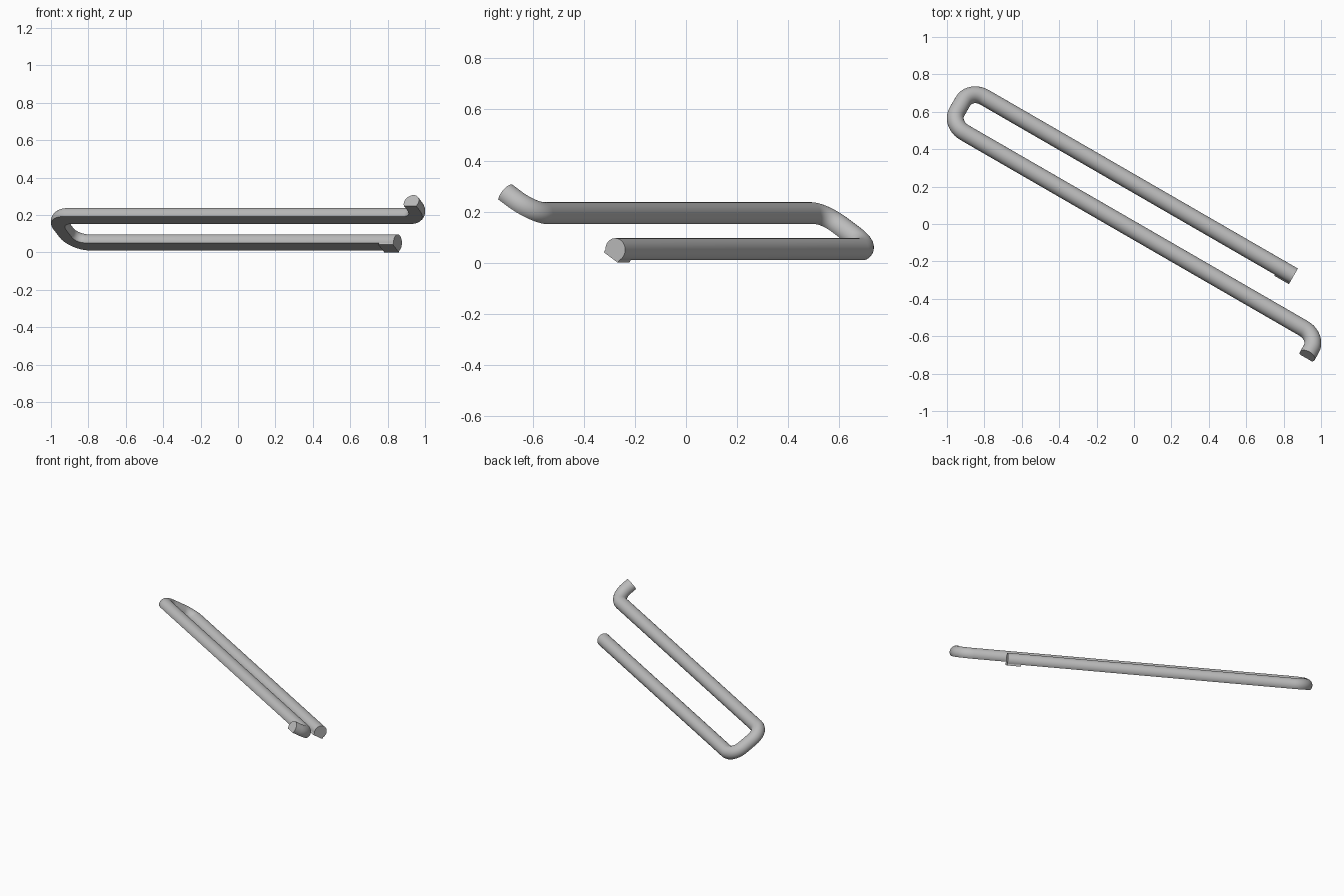
import bpy, bmesh
from math import sin, cos, pi, radians, atan2
from mathutils import Vector

cube = bpy.data.objects.get("Cube")
if cube:
    bpy.data.objects.remove(cube)

steel = bpy.data.materials.new("light_grey_metal")
steel.use_nodes = True
steel.diffuse_color = (0.5, 0.5, 0.5, 1)
steel.node_tree.nodes["Principled BSDF"].inputs["Base Color"].default_value = (0.5, 0.5, 0.5, 1)

# Tilted plane in which the rod is bent
RISE, SPREAD = 0.141, 0.217
tilt = atan2(RISE, SPREAD)
along = Vector((cos(pi / 6), -sin(pi / 6), 0))
level = Vector((sin(pi / 6), cos(pi / 6), 0))
across = level * cos(tilt) - Vector((0, 0, sin(tilt)))
under = -level * sin(tilt) - Vector((0, 0, cos(tilt)))
origin = level * -0.03 + Vector((0, 0, 0.192))
gap = Vector((SPREAD, RISE)).length

R, BEND = 0.045, 0.09       # rod radius and bend radius
FLAT = radians(57)          # half angle of the flat underside
LEFT, HOOK, TIP = -1.12, 1.155, 0.878


def place(s, t, n=0):
    return origin + along * s + across * t + under * n


def finish(name, bm):
    bmesh.ops.recalc_face_normals(bm, faces=bm.faces)
    mesh = bpy.data.meshes.new(name)
    bm.to_mesh(mesh)
    bm.free()
    obj = bpy.data.objects.new(name, mesh)
    bpy.context.collection.objects.link(obj)
    mesh.materials.append(steel)
    return obj


def bend(cs, ct, start, stop, steps=10):
    """Arc stations: position and outward direction in the plane."""
    out = []
    for i in range(steps + 1):
        a = radians(start + (stop - start) * i / steps)
        out.append((cs + BEND * cos(a), ct + BEND * sin(a), cos(a), sin(a)))
    return out


# Centre line: hook, long bar, squared return bend, short bar
hook = [(x, y, -ox, -oy) for x, y, ox, oy in bend(HOOK - BEND, -BEND, 0, 90)]
path = [(HOOK, -0.14, -1, 0)] + hook
path = [(s, t, -os, -ot) for s, t, os, ot in path]
turn = bend(LEFT + BEND, BEND, 270, 180) + bend(LEFT + BEND, gap - BEND, 180, 90)
path += [(s, t, -os, -ot) for s, t, os, ot in turn]
path.append((TIP, gap, 0, -1))

# The side vector must keep the same handedness along the whole path
bm = bmesh.new()
rings = []
SIDES = 24
for i, (s, t, os, ot) in enumerate(path):
    a, b = path[max(i - 1, 0)], path[min(i + 1, len(path) - 1)]
    turn_sign = (b[0] - a[0]) * ot - (b[1] - a[1]) * os
    k = 1 if turn_sign > 0 else -1
    ring = []
    for j in range(SIDES + 1):
        ang = FLAT + (2 * pi - 2 * FLAT) * j / SIDES
        side = k * R * sin(ang)
        ring.append(bm.verts.new(place(s + os * side, t + ot * side, R * cos(ang))))
    rings.append(ring)
for r0, r1 in zip(rings, rings[1:]):
    for j in range(SIDES + 1):
        k = (j + 1) % (SIDES + 1)
        bm.faces.new((r0[j], r0[k], r1[k], r1[j]))
bm.faces.new(rings[0])
bm.faces.new(rings[-1])
rod = finish("bent_rod", bm)
bpy.context.view_layer.objects.active = rod
rod.select_set(True)
bpy.ops.object.shade_smooth_by_angle(angle=radians(30))

# Small pad under the free end of the short bar
bm = bmesh.new()
half, top = R * sin(FLAT), R * cos(FLAT)
bmesh.ops.create_cube(bm, size=1)
for v in bm.verts:
    x, y, z = v.co
    v.co = place(TIP - 0.045 + x * 0.09, gap + y * 2 * half, top + z * 0.012 + 0.006)
finish("end_pad", bm)
